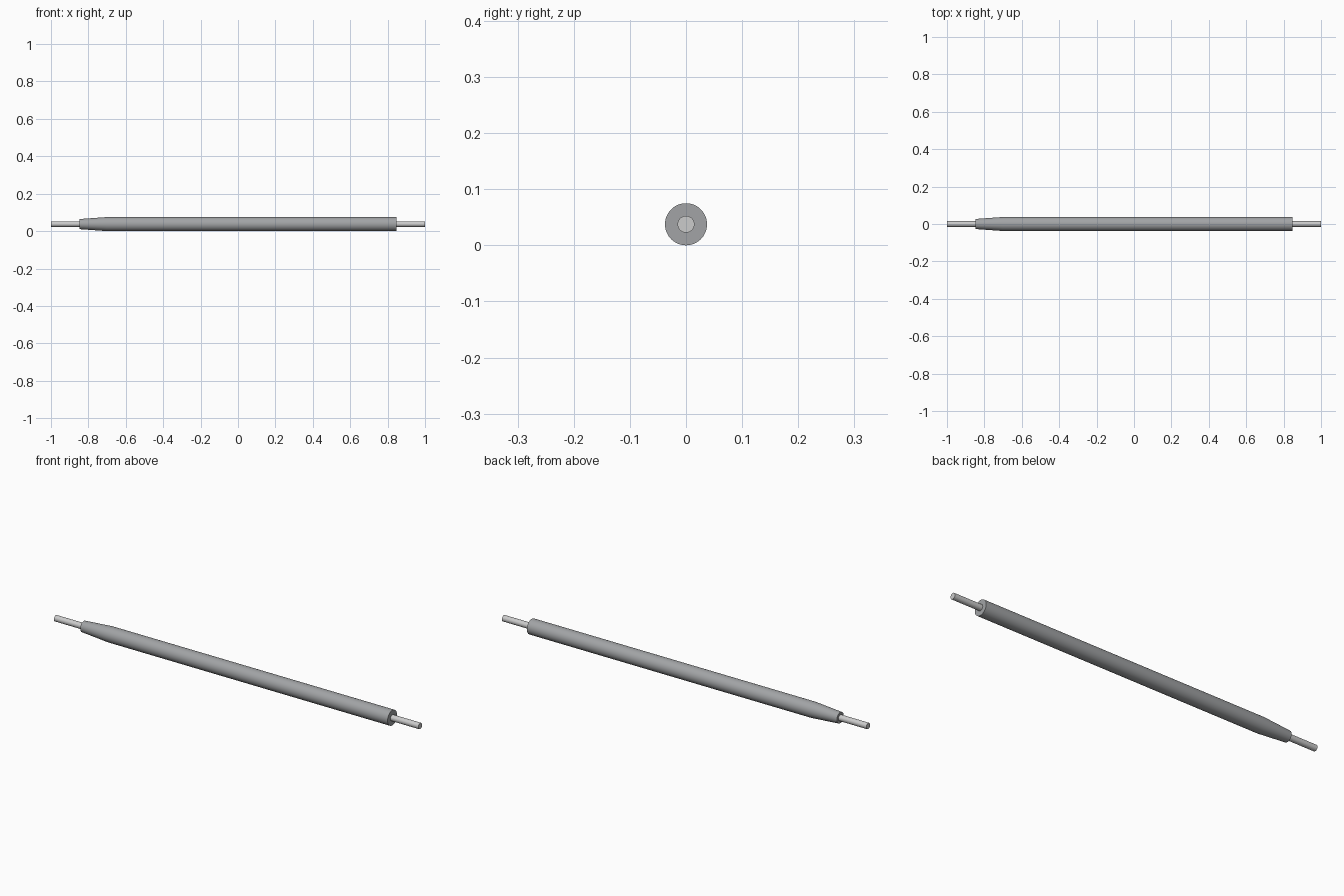
import bpy, bmesh, math

if "Cube" in bpy.data.objects:
    bpy.data.objects.remove(bpy.data.objects["Cube"])

RADIUS = 0.0375
SEGMENTS = 48


def turned(name, profile, color=None):
    """Closed solid turned around the x axis from (x, radius) points."""
    bm = bmesh.new()
    rings = []
    for x, r in profile:
        rings.append([bm.verts.new((x, r * math.cos(a), r * math.sin(a)))
                      for a in (2 * math.pi * i / SEGMENTS for i in range(SEGMENTS))])
    for a, b in zip(rings, rings[1:]):
        for i in range(SEGMENTS):
            j = (i + 1) % SEGMENTS
            bm.faces.new((a[i], a[j], b[j], b[i]))
    bm.faces.new(rings[0])
    bm.faces.new(rings[-1])
    bmesh.ops.recalc_face_normals(bm, faces=bm.faces)
    mesh = bpy.data.meshes.new(name)
    bm.to_mesh(mesh)
    bm.free()
    obj = bpy.data.objects.new(name, mesh)
    obj.location.z = RADIUS
    bpy.context.collection.objects.link(obj)
    if color:
        mat = bpy.data.materials.new(name + "_grey")
        mat.diffuse_color = color
        mat.use_nodes = True
        mat.node_tree.nodes["Principled BSDF"].inputs["Base Color"].default_value = mat.diffuse_color
        mesh.materials.append(mat)
    bpy.ops.object.select_all(action='DESELECT')
    obj.select_set(True)
    bpy.context.view_layer.objects.active = obj
    bpy.ops.object.shade_smooth_by_angle(angle=math.radians(30))
    return obj


# Thick sleeve, tapered at the left end
turned("roller_sleeve", [(-0.847, 0.027), (-0.70, RADIUS), (0.847, RADIUS)],
       (0.36, 0.37, 0.38, 1))

# Thin shaft running through and out of both ends
turned("shaft", [(-1.0, 0.015), (1.0, 0.015)])
